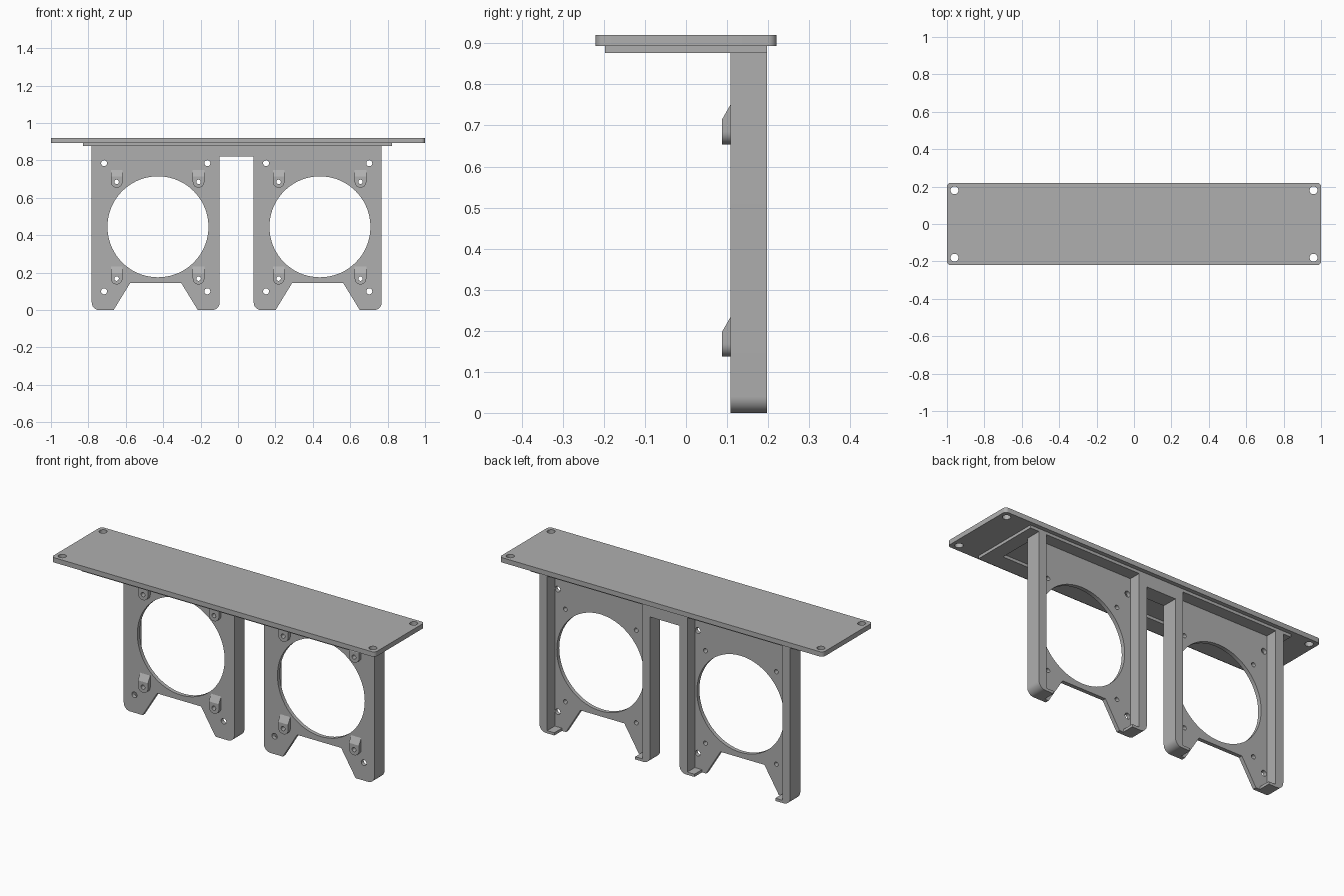
import bpy, bmesh
from math import pi, sin, cos
from mathutils import Matrix

cube = bpy.data.objects.get("Cube")
if cube:
    bpy.data.objects.remove(cube, do_unlink=True)

grey = bpy.data.materials.new("matte grey")
grey.use_nodes = True
grey.diffuse_color = (0.43, 0.43, 0.43, 1)
grey.node_tree.nodes["Principled BSDF"].inputs["Base Color"].default_value = (0.43, 0.43, 0.43, 1)


def arc(cx, cy, r, start, end, n=10):
    return [(cx + r * cos(start + (end - start) * i / n),
             cy + r * sin(start + (end - start) * i / n)) for i in range(n + 1)]


def circle(cx, cy, r, n=24):
    return arc(cx, cy, r, 0, 2 * pi, n)[:-1]


def rect(x0, x1, y0, y1):
    return [(x0, y0), (x1, y0), (x1, y1), (x0, y1)]


def extrude(name, loops, lo, hi, upright=False, taper=None):
    """Fill an outline with holes and extrude it along z, or along y if upright."""
    curve = bpy.data.curves.new(name, "CURVE")
    curve.dimensions = "2D"
    curve.fill_mode = "BOTH"
    curve.extrude = (hi - lo) / 2
    for loop in loops:
        spline = curve.splines.new("POLY")
        spline.points.add(len(loop) - 1)
        for point, (x, y) in zip(spline.points, loop):
            point.co = (x, y, 0, 1)
        spline.use_cyclic_u = True
    temp = bpy.data.objects.new(name + " curve", curve)
    bpy.context.collection.objects.link(temp)
    graph = bpy.context.evaluated_depsgraph_get()
    mesh = bpy.data.meshes.new_from_object(temp.evaluated_get(graph))
    bpy.data.objects.remove(temp, do_unlink=True)
    bpy.data.curves.remove(curve)
    mid = (lo + hi) / 2
    if upright:
        mesh.transform(Matrix.Translation((0, mid, 0)) @ Matrix.Rotation(pi / 2, 4, "X"))
    else:
        mesh.transform(Matrix.Translation((0, 0, mid)))
    bm = bmesh.new()
    bm.from_mesh(mesh)
    bmesh.ops.remove_doubles(bm, verts=bm.verts, dist=0.0002)
    if taper:
        taper(bm)
    bmesh.ops.recalc_face_normals(bm, faces=bm.faces)
    bm.to_mesh(mesh)
    bm.free()
    mesh.name = name
    mesh.materials.clear()
    mesh.materials.append(grey)
    obj = bpy.data.objects.new(name, mesh)
    bpy.context.collection.objects.link(obj)
    bpy.ops.object.select_all(action="DESELECT")
    obj.select_set(True)
    bpy.context.view_layer.objects.active = obj
    bpy.ops.object.shade_smooth_by_angle(angle=0.5)
    return obj


# Top plate with rounded corners and four screw holes
R = 0.02
plate = []
for cx, cy, a in ((0.98, 0.2, 0), (-0.98, 0.2, 1), (-0.98, -0.2, 2), (0.98, -0.2, 3)):
    plate += arc(cx, cy, R, a * pi / 2, (a + 1) * pi / 2, 6)
screws = [circle(sx * 0.96, sy * 0.18, 0.021) for sx in (-1, 1) for sy in (-1, 1)]
extrude("top_plate", [plate] + screws, 0.893, 0.92)

# Raised rim under the plate
TOP = 0.877
extrude("plate_rim", [rect(-0.83, 0.823, -0.197, 0.197),
                      rect(-0.75, 0.743, -0.105, 0.108)], TOP, 0.893)

FRONT, BACK, REAR = 0.108, 0.13, 0.197
HALF, CORNER = 0.342, 0.04
BOSS_X, BOSS_Z = (-0.209, 0.229), (0.168, 0.685)


def slope(bm):
    # Drop the front upper edge of a boss to form a chamfer
    top = max(v.co.z for v in bm.verts)
    for v in bm.verts:
        if v.co.z > top - 0.001 and v.co.y < FRONT - 0.01:
            v.co.z -= 0.035


for side, c in (("right", -0.44), ("left", 0.426)):
    # Fan panel with foot notch, large opening and screw holes
    outline = [(c - HALF, TOP)]
    outline += arc(c - HALF + CORNER, CORNER, CORNER, pi, 1.5 * pi)
    outline += [(c - 0.225, 0), (c - 0.136, 0.145), (c + 0.136, 0.145), (c + 0.225, 0)]
    outline += arc(c + HALF - CORNER, CORNER, CORNER, 1.5 * pi, 2 * pi)
    outline += [(c + HALF, TOP)]
    holes = [circle(c + 0.012, 0.445, 0.27, 72)]
    holes += [circle(c + sx * 0.276, z, 0.016) for sx in (-1, 1) for z in (0.1, 0.785)]
    holes += [circle(c + x, z, 0.012, 16) for x in BOSS_X for z in BOSS_Z]
    extrude(side + "_fan_panel", [outline] + holes, FRONT, BACK, True)

    # Side flanges behind the panel, each with a short lip at the foot
    for edge, s in (("outer" if c < 0 else "inner", -1), ("inner" if c < 0 else "outer", 1)):
        prof = [(-HALF, TOP)] + arc(CORNER - HALF, CORNER, CORNER, pi, 1.5 * pi)
        prof += [(-0.25, 0), (-0.25, 0.015), (-0.294, 0.015), (-0.294, TOP)]
        extrude(f"{side}_{edge}_flange", [[(c - s * x, z) for x, z in prof]], BACK, REAR, True)

    # Screw bosses on the front, round below and sloped above
    for x in BOSS_X:
        for z, level in zip(BOSS_Z, ("lower", "upper")):
            boss = [(c + x - 0.031, z + 0.065)] + arc(c + x, z, 0.031, pi, 2 * pi, 14)
            boss += [(c + x + 0.031, z + 0.065)]
            extrude(f"{side}_{level}_boss", [boss, circle(c + x, z, 0.012, 16)],
                    FRONT - 0.02, FRONT, True, slope)

# Bridge joining the two panels below the plate
extrude("panel_bridge", [rect(-0.098, 0.084, 0.82, TOP)], FRONT, REAR, True)
